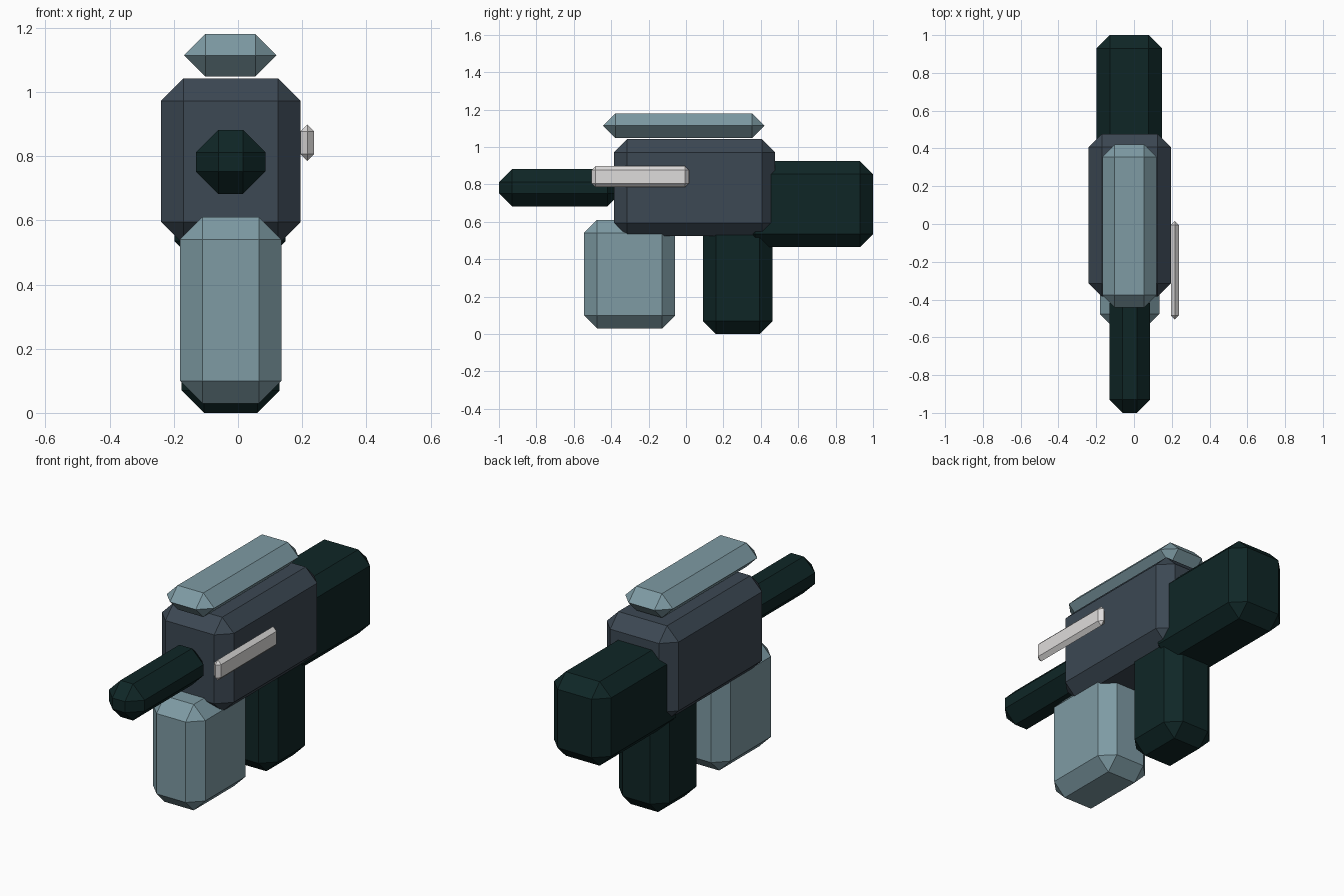
import bpy, bmesh, math
from itertools import product

if "Cube" in bpy.data.objects:
    bpy.data.objects.remove(bpy.data.objects["Cube"])


def material(name, rgb):
    m = bpy.data.materials.new(name)
    lin = [((c / 255 + 0.055) / 1.055) ** 2.4 if c > 10 else c / 255 / 12.92 for c in rgb]
    m.diffuse_color = (*lin, 1)
    m.use_nodes = True
    m.node_tree.nodes["Principled BSDF"].inputs["Base Color"].default_value = m.diffuse_color
    return m


slate = material("slate", (60, 72, 83))
teal = material("grey_teal", (126, 155, 164))
dark = material("dark_green", (15, 38, 38))
silver = material("light_grey", (222, 220, 219))


def chamfer_box(name, mat, xs, ys, zs, b=0.07):
    """Box between the given ranges with every edge chamfered by b."""
    bounds = (xs, ys, zs)
    mid = [(r[0] + r[1]) / 2 for r in bounds]
    half = [(r[1] - r[0]) / 2 for r in bounds]
    b = min(b, *half)
    bm = bmesh.new()
    pts = set()
    for s in product((-1, 1), repeat=3):
        for full in range(3):
            pts.add(tuple(round(mid[a] + s[a] * (half[a] - (0 if a == full else b)), 5)
                          for a in range(3)))
    for p in sorted(pts):
        bm.verts.new(p)
    bmesh.ops.convex_hull(bm, input=bm.verts[:])
    bmesh.ops.dissolve_limit(bm, angle_limit=math.radians(1), verts=bm.verts[:], edges=bm.edges[:])
    bmesh.ops.recalc_face_normals(bm, faces=bm.faces[:])
    me = bpy.data.meshes.new(name)
    bm.to_mesh(me)
    bm.free()
    me.materials.append(mat)
    ob = bpy.data.objects.new(name, me)
    bpy.context.collection.objects.link(ob)
    return ob


# main housing and the rail floating above it
chamfer_box("body", slate, (-0.24, 0.195), (-0.385, 0.477), (0.525, 1.042))
chamfer_box("top_rail", teal, (-0.168, 0.12), (-0.443, 0.42), (1.048, 1.18), 0.066)
# barrel and stock
chamfer_box("barrel", dark, (-0.131, 0.085), (-1.0, -0.35), (0.682, 0.882))
chamfer_box("stock", dark, (-0.198, 0.148), (0.30, 1.0), (0.465, 0.925))
# magazine and grip below
chamfer_box("magazine", teal, (-0.181, 0.135), (-0.546, -0.058), (0.03, 0.61))
chamfer_box("grip", dark, (-0.176, 0.13), (0.09, 0.463), (0.0, 0.64))
# side handle
chamfer_box("side_bolt", silver, (0.195, 0.237), (-0.505, 0.016), (0.785, 0.898), 0.021)
